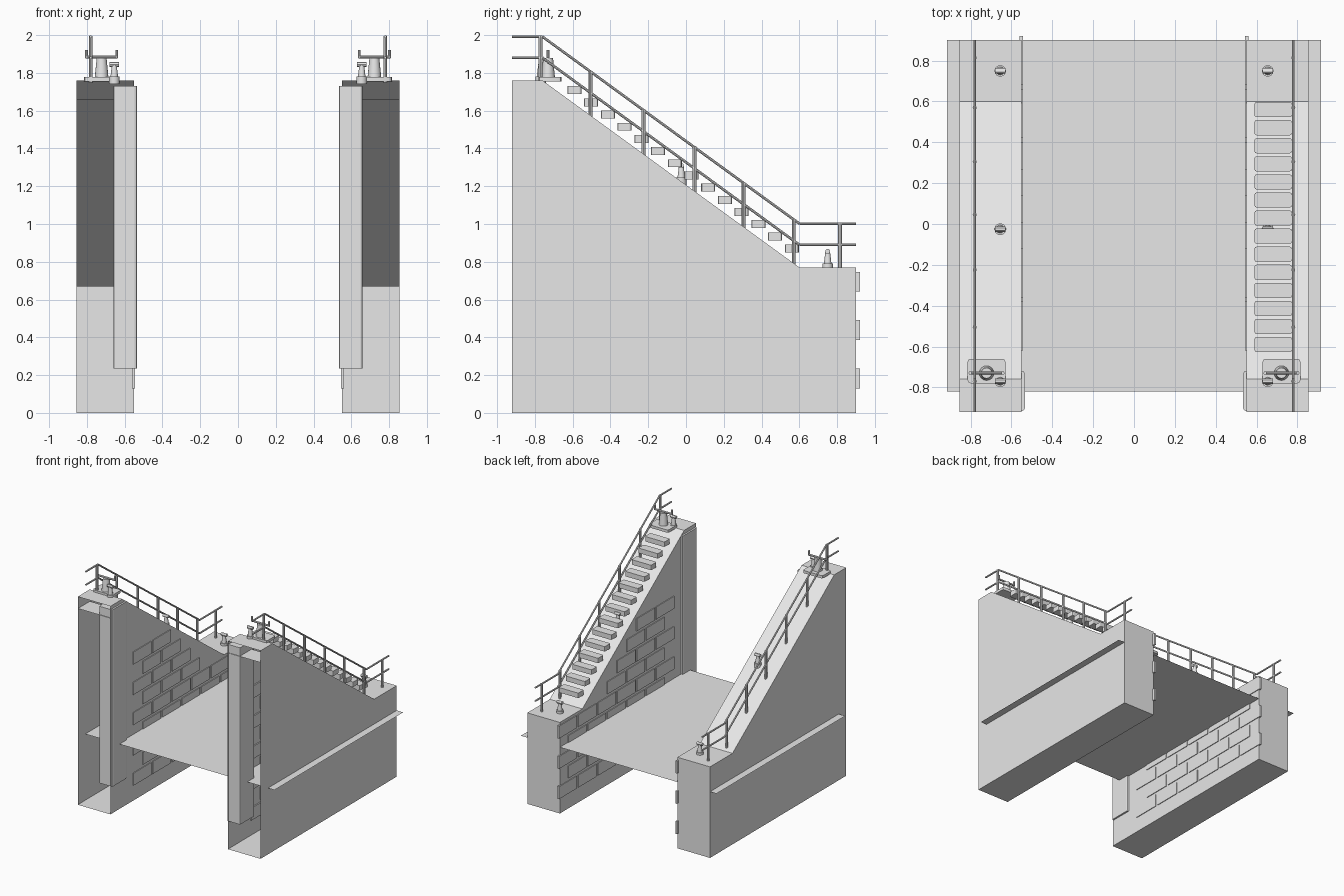
import bpy
import bmesh
from mathutils import Vector, Matrix

cube = bpy.data.objects.get("Cube")
if cube:
    bpy.data.objects.remove(cube, do_unlink=True)

grey = bpy.data.materials.new("plain grey")
grey.use_nodes = True
grey.diffuse_color = (0.8, 0.8, 0.8, 1)
grey.node_tree.nodes["Principled BSDF"].inputs["Base Color"].default_value = (0.8, 0.8, 0.8, 1)

# Top line of the walls as (y, z)
FRONT, BACK = -0.92, 0.9
CREST = [(FRONT, 1.76), (-0.76, 1.76), (0.6, 0.77), (BACK, 0.77)]


def crest_z(y):
    for (y0, z0), (y1, z1) in zip(CREST, CREST[1:]):
        if y <= y1:
            return z0 + (z1 - z0) * (y - y0) / (y1 - y0)
    return CREST[-1][1]


def finish(name, bm, smooth=False):
    bmesh.ops.recalc_face_normals(bm, faces=bm.faces)
    mesh = bpy.data.meshes.new(name)
    bm.to_mesh(mesh)
    bm.free()
    mesh.materials.append(grey)
    obj = bpy.data.objects.new(name, mesh)
    bpy.context.collection.objects.link(obj)
    if smooth:
        bpy.ops.object.select_all(action='DESELECT')
        obj.select_set(True)
        bpy.context.view_layer.objects.active = obj
        bpy.ops.object.shade_smooth_by_angle()
    return obj


def add_box(bm, x, y, z, bevel=0, axis=2):
    """Box from three (low, high) ranges; bevels the edges along one axis."""
    lo, hi = zip(*(sorted(r) for r in (x, y, z)))
    size = [b - a for a, b in zip(lo, hi)]
    mid = [(a + b) / 2 for a, b in zip(lo, hi)]
    verts = bmesh.ops.create_cube(bm, size=1, matrix=Matrix.Translation(mid) @ Matrix.Diagonal((*size, 1)))["verts"]
    if bevel:
        edges = {e for v in verts for e in v.link_edges
                 if abs((e.verts[0].co - e.verts[1].co).normalized()[axis]) > 0.9}
        bmesh.ops.bevel(bm, geom=list(edges), offset=bevel, segments=2, affect='EDGES', profile=0.5)


def add_rod(bm, a, b, r1, r2=None, sides=10):
    a, b = Vector(a), Vector(b)
    rot = (b - a).to_track_quat('Z', 'Y').to_matrix().to_4x4()
    bmesh.ops.create_cone(bm, cap_ends=True, segments=sides, radius1=r1, radius2=r1 if r2 is None else r2,
                          depth=(b - a).length, matrix=Matrix.Translation((a + b) / 2) @ rot)


def wall(name, s):
    # Hollow shell, open at the front end
    bm = bmesh.new()
    profile = [(FRONT, 0)] + CREST + [(BACK, 0)]
    rings = [[bm.verts.new((s * x, y, z)) for y, z in profile] for x in (0.55, 0.855)]
    for ring in rings:
        bm.faces.new(ring)
    for i in range(1, len(profile)):
        j = (i + 1) % len(profile)
        bm.faces.new((rings[0][i], rings[0][j], rings[1][j], rings[1][i]))
    finish(name + "_wall", bm)
    # Lower sheet running inside the shell
    bm = bmesh.new()
    rings = [[bm.verts.new((s * x, y, z - 0.1)) for y, z in CREST] for x in (0.551, 0.854)]
    for i in range(len(CREST) - 1):
        bm.faces.new((rings[0][i], rings[0][i + 1], rings[1][i + 1], rings[1][i]))
    finish(name + "_inner_sheet", bm)


def masonry(name, s):
    # Staggered blocks standing slightly proud of the inner face
    bm = bmesh.new()
    pitch, course = 0.26, 0.128
    for row in range(12):
        z = 0.13 + row * course
        y = 0.92 if row % 2 == 0 else 0.92 - pitch / 2
        while y - pitch > -0.74:
            if z + 0.105 < crest_z(min(y, BACK)) - 0.01:
                add_box(bm, (s * 0.544, s * 0.56), (y - pitch + 0.02, y), (z, z + 0.105))
            y -= pitch
    finish(name + "_masonry_blocks", bm)


def gate_column(name, s):
    bm = bmesh.new()
    add_box(bm, (s * 0.535, s * 0.66), (-0.915, -0.72), (0.235, 1.73), 0.012)
    finish(name + "_gate_column", bm)


def railing(name, s):
    bm = bmesh.new()
    x = s * 0.78
    for lift in (0.232, 0.12):
        path = [(x, y, z + lift) for y, z in CREST]
        for a, b in zip(path, path[1:]):
            add_rod(bm, a, b, 0.007, sides=8)
    for y in (-0.77, -0.505, -0.225, 0.045, 0.305, 0.57, 0.815):
        z = crest_z(y)
        add_rod(bm, (x, y, z - 0.01), (x, y, z + 0.235), 0.01, sides=8)
    finish(name + "_railing", bm, True)


def bollards(name, s):
    bm = bmesh.new()
    x = s * 0.655
    for y in (-0.77, -0.025, 0.75):
        z = crest_z(y)
        add_rod(bm, (x, y, z - 0.02), (x, y, z + 0.02), 0.028, sides=16)
        add_rod(bm, (x, y, z + 0.02), (x, y, z + 0.08), 0.02, 0.013, sides=16)
        add_rod(bm, (x - 0.025, y, z + 0.085), (x + 0.025, y, z + 0.085), 0.013, sides=12)
    finish(name + "_bollards", bm, True)


def winding_gear(name, s):
    bm = bmesh.new()
    x, y = s * 0.722, -0.73
    add_box(bm, (s * 0.63, s * 0.815), (-0.78, -0.66), (1.755, 1.778), 0.015)
    add_rod(bm, (x, y, 1.778), (x, y, 1.88), 0.036, 0.026, sides=16)
    add_rod(bm, (x - 0.085, y, 1.885), (x + 0.085, y, 1.885), 0.008)
    for end in (-0.08, 0.08):
        add_rod(bm, (x + end, y, 1.88), (x + end, y, 1.92), 0.008)
    finish(name + "_winding_gear", bm, True)


for name, s in (("left", 1), ("right", -1)):
    for build in (wall, masonry, gate_column, railing, bollards, winding_gear):
        build(name, s)

# Treads floating along the slope of one wall
bm = bmesh.new()
for i in range(14):
    y, z = 0.56 - i * 0.0885, 0.87 + i * 0.0645
    add_box(bm, (0.59, 0.773), (y - 0.037, y + 0.037), (z - 0.021, z + 0.021), 0.01)
finish("stair_treads", bm)

# Water sheet crossing both walls
bm = bmesh.new()
bmesh.ops.create_grid(bm, x_segments=1, y_segments=1, size=0.5,
                      matrix=Matrix.Translation((0, 0.04, 0.56)) @ Matrix.Diagonal((1.83, 1.72, 1, 1)))
finish("water_sheet", bm)
